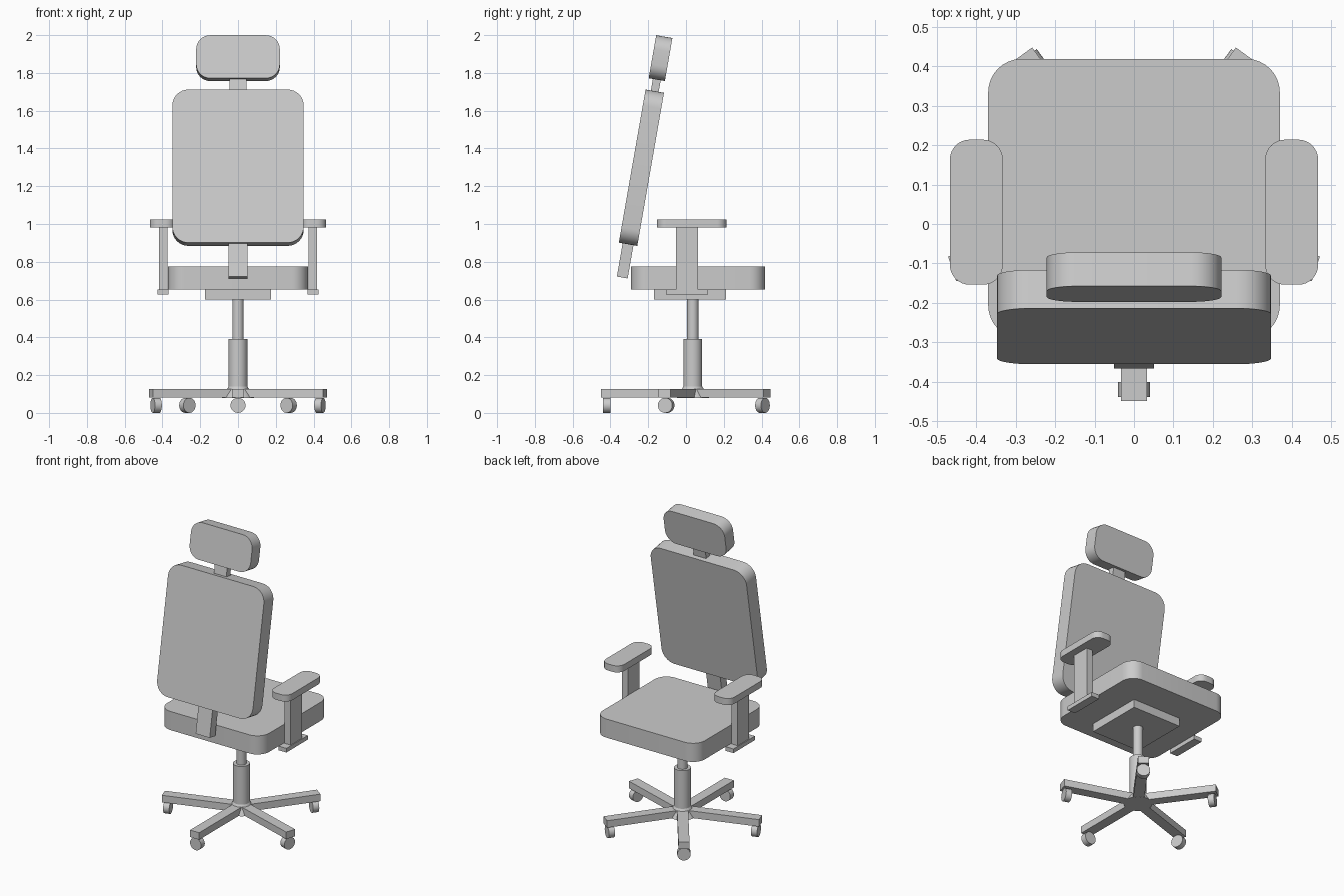
import bpy, bmesh, math
from mathutils import Matrix, Vector

if "Cube" in bpy.data.objects:
    bpy.data.objects.remove(bpy.data.objects["Cube"])

grey = bpy.data.materials.new("light grey")
grey.diffuse_color = (0.6, 0.6, 0.6, 1)
grey.use_nodes = True
grey.node_tree.nodes["Principled BSDF"].inputs["Base Color"].default_value = grey.diffuse_color


def finish(name, bm, matrix):
    bmesh.ops.recalc_face_normals(bm, faces=bm.faces)
    me = bpy.data.meshes.new(name)
    bm.to_mesh(me)
    bm.free()
    ob = bpy.data.objects.new(name, me)
    bpy.context.collection.objects.link(ob)
    me.materials.append(grey)
    ob.matrix_world = matrix
    bpy.ops.object.select_all(action='DESELECT')
    ob.select_set(True)
    bpy.context.view_layer.objects.active = ob
    bpy.ops.object.shade_smooth_by_angle(angle=math.radians(35))
    return ob


def slab(name, size, matrix, radius=0.0, axis=2):
    """Box of the given size; edges along the axis rounded by radius."""
    bm = bmesh.new()
    bmesh.ops.create_cube(bm, size=1, matrix=Matrix.Diagonal((*size, 1)))
    if radius:
        edges = [e for e in bm.edges
                 if abs((e.verts[0].co - e.verts[1].co).normalized()[axis]) > 0.9]
        bmesh.ops.bevel(bm, geom=edges, offset=radius, segments=8,
                        profile=0.5, affect='EDGES')
    return finish(name, bm, matrix)


def tube(name, r1, r2, depth, matrix, segments=32):
    bm = bmesh.new()
    bmesh.ops.create_cone(bm, cap_ends=True, segments=segments,
                          radius1=r1, radius2=r2, depth=depth)
    return finish(name, bm, matrix)


def at(x, y, z):
    return Matrix.Translation((x, y, z))


# Tilted back: every part sits on one leaning line
lean = at(0, -0.236, 1.298) @ Matrix.Rotation(math.radians(-9.9), 4, 'X')
slab("backrest", (0.695, 0.099, 0.823), lean, 0.085, axis=1)
slab("headrest", (0.443, 0.087, 0.231), lean @ at(0, 0, 0.589), 0.075, axis=1)
slab("headrest_stem", (0.09, 0.042, 0.16), lean @ at(0, 0, 0.45))
slab("back_strut", (0.102, 0.058, 0.24), lean @ at(0, 0, -0.47))

# Seat and the mounting plate under it
slab("seat", (0.74, 0.71, 0.122), at(0, 0.064, 0.715), 0.085)
slab("seat_plate", (0.352, 0.38, 0.056), at(0, 0.021, 0.628))

# Armrests on both sides
for side, s in (("left", -1), ("right", 1)):
    slab(side + "_arm_pad", (0.134, 0.368, 0.043), at(s * 0.4, 0.03, 1.002), 0.05)
    slab(side + "_arm_post", (0.045, 0.117, 0.335), at(s * 0.397, 0.005, 0.82))
    slab(side + "_arm_bracket", (0.056, 0.222, 0.027), at(s * 0.397, 0.005, 0.64))

# Gas lift column and hub
CY = 0.036
tube("upper_column", 0.03, 0.03, 0.24, at(0, CY, 0.49))
tube("lower_column", 0.05, 0.05, 0.28, at(0, CY, 0.25))
tube("base_hub", 0.085, 0.05, 0.06, at(0, CY, 0.11))

# Five legs, each with a disc caster facing outwards
for i in range(5):
    spoke = at(0, CY, 0) @ Matrix.Rotation(math.radians(-90 + 72 * i), 4, 'Z')
    slab(f"base_leg_{i + 1}", (0.485, 0.066, 0.046), spoke @ at(0.2425, 0, 0.104))
    tube(f"caster_{i + 1}", 0.04, 0.04, 0.038,
         spoke @ at(0.456, 0, 0.04) @ Matrix.Rotation(math.pi / 2, 4, 'Y'), 24)
